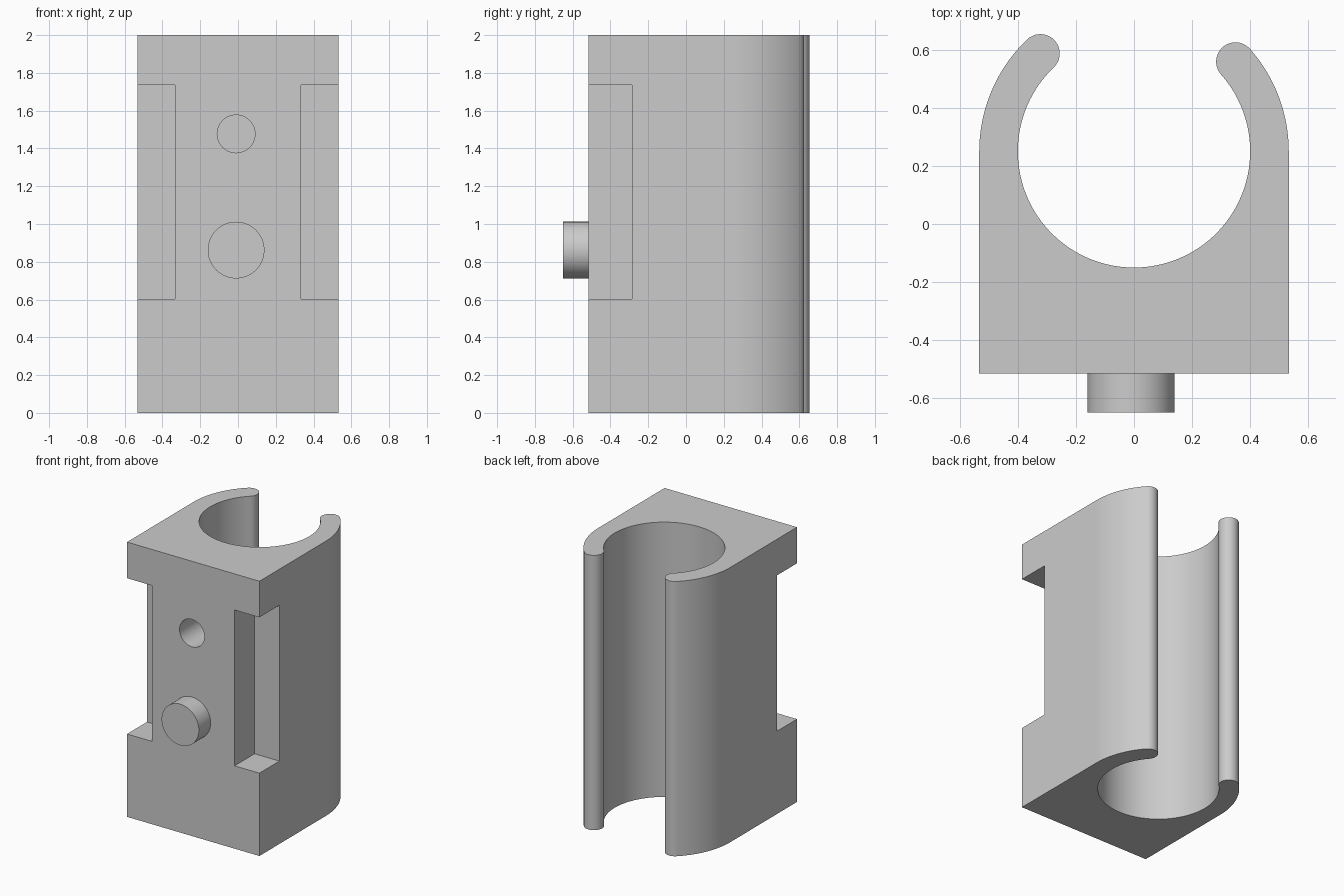
import bpy, bmesh
from math import sin, cos, pi, radians
from mathutils import Matrix, Vector

cube = bpy.data.objects.get("Cube")
if cube:
    bpy.data.objects.remove(cube, do_unlink=True)

HEIGHT = 2.0
HALF_W = 0.533
FRONT = -0.515
BORE_Y, BORE_R = 0.25, 0.40
RIM_R = (HALF_W - BORE_R) / 2
MID_R = (HALF_W + BORE_R) / 2
LEFT_TIP, RIGHT_TIP = 41.5, 133.7

grey = bpy.data.materials.new("plain grey")
grey.use_nodes = True
colour = (0.6, 0.6, 0.6, 1)
grey.diffuse_color = colour
grey.node_tree.nodes["Principled BSDF"].inputs["Base Color"].default_value = colour


def make_object(name, bm):
    bmesh.ops.recalc_face_normals(bm, faces=bm.faces[:])
    mesh = bpy.data.meshes.new(name)
    bm.to_mesh(mesh)
    bm.free()
    mesh.materials.append(grey)
    obj = bpy.data.objects.new(name, mesh)
    bpy.context.collection.objects.link(obj)
    return obj


def arc(centre, radius, start, end, steps):
    """Points along an arc, angles in degrees, last point left out."""
    angles = [radians(start + (end - start) * i / steps) for i in range(steps)]
    return [(centre[0] + radius * cos(a), centre[1] + radius * sin(a)) for a in angles]


def box(name, low, high):
    bm = bmesh.new()
    bmesh.ops.create_cube(bm, size=1)
    low, high = Vector(low), Vector(high)
    for v in bm.verts:
        v.co = (low + high) / 2 + v.co * (high - low)
    return make_object(name, bm)


def front_cylinder(name, x, z, radius, y0, y1):
    bm = bmesh.new()
    place = Matrix.Translation((x, (y0 + y1) / 2, z)) @ Matrix.Rotation(pi / 2, 4, 'X')
    bmesh.ops.create_cone(bm, cap_ends=True, segments=64, radius1=radius,
                          radius2=radius, depth=abs(y1 - y0), matrix=place)
    return make_object(name, bm)


def smooth(obj):
    bpy.ops.object.select_all(action='DESELECT')
    obj.select_set(True)
    bpy.context.view_layer.objects.active = obj
    bpy.ops.object.shade_smooth_by_angle(angle=radians(30))


def tip_centre(angle):
    a = radians(angle)
    return (MID_R * cos(a), BORE_Y + MID_R * sin(a))


# Clip body: square front, open bore at the back, rounded jaw tips
bore = (0, BORE_Y)
outline = [(-HALF_W, FRONT), (HALF_W, FRONT)]
outline += arc(bore, HALF_W, 0, LEFT_TIP, 20)
outline += arc(tip_centre(LEFT_TIP), RIM_R, LEFT_TIP, LEFT_TIP + 180, 24)
outline += arc(bore, BORE_R, LEFT_TIP, RIGHT_TIP - 360, 96)
outline += arc(tip_centre(RIGHT_TIP), RIM_R, RIGHT_TIP - 180, RIGHT_TIP, 24)
outline += arc(bore, HALF_W, RIGHT_TIP, 180, 20)
outline.append((-HALF_W, BORE_Y))

bm = bmesh.new()
base = bm.faces.new([bm.verts.new((x, y, 0)) for x, y in outline])
top = bmesh.ops.extrude_face_region(bm, geom=[base], use_keep_orig=True)
for v in top["geom"]:
    if isinstance(v, bmesh.types.BMVert):
        v.co.z = HEIGHT
body = make_object("clip_body", bm)

# Side notches and the blind locating hole
cutters = [front_cylinder("hole_cutter", -0.01, 1.477, 0.10, FRONT - 0.1, FRONT + 0.25)]
for side, name in ((1, "left"), (-1, "right")):
    xs = sorted((side * 0.333, side * 0.7))
    cutters.append(box(name + "_notch_cutter", (xs[0], FRONT - 0.1, 0.603),
                       (xs[1], -0.285, 1.737)))

bpy.context.view_layer.objects.active = body
for cutter in cutters:
    cutter.hide_render = True
    cut = body.modifiers.new(cutter.name, 'BOOLEAN')
    cut.operation = 'DIFFERENCE'
    cut.solver = 'EXACT'
    cut.object = cutter
    bpy.ops.object.modifier_apply(modifier=cut.name)
for cutter in cutters:
    bpy.data.objects.remove(cutter, do_unlink=True)
smooth(body)

# Locating peg on the front
peg = front_cylinder("locating_peg", -0.01, 0.862, 0.15, -0.65, FRONT + 0.01)
smooth(peg)
